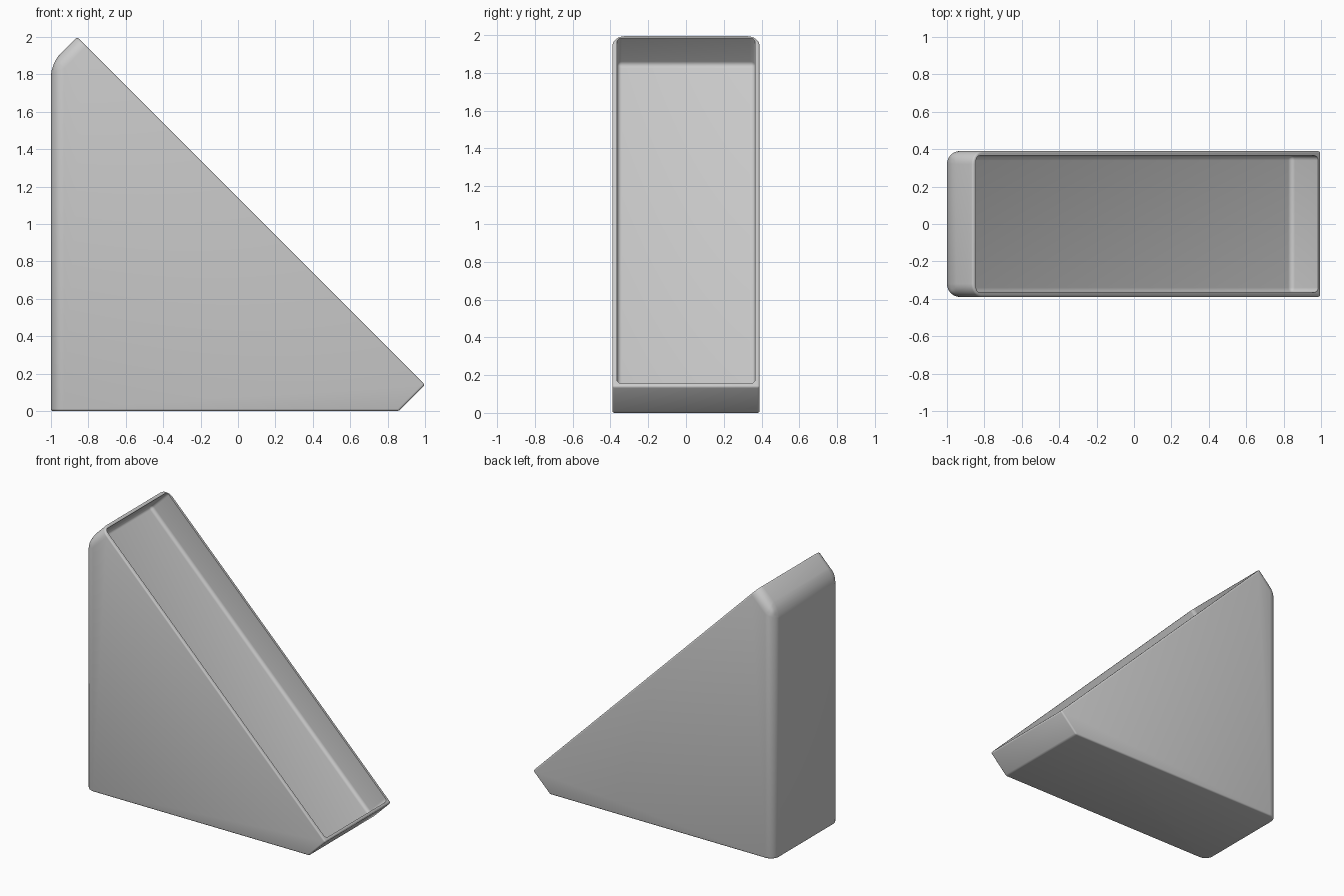
import bpy, bmesh, math
from mathutils import Matrix

if "Cube" in bpy.data.objects:
    bpy.data.objects.remove(bpy.data.objects["Cube"], do_unlink=True)

HALF_WIDTH = 0.39
PROFILE = [(-1, 0), (0.86, 0), (1, 0.14), (-0.86, 2), (-1, 1.86)]

grey = bpy.data.materials.new("plain grey")
grey.use_nodes = True
grey.diffuse_color = (0.6, 0.6, 0.6, 1)
grey.node_tree.nodes["Principled BSDF"].inputs["Base Color"].default_value = (0.6, 0.6, 0.6, 1)


def round_edges(bm, edges, radius, segments):
    bmesh.ops.bevel(bm, geom=edges, offset=radius, segments=segments,
                    profile=0.5, affect='EDGES', clamp_overlap=False)


def make_object(name, bm):
    bmesh.ops.recalc_face_normals(bm, faces=bm.faces)
    mesh = bpy.data.meshes.new(name)
    bm.to_mesh(mesh)
    bm.free()
    mesh.materials.append(grey)
    obj = bpy.data.objects.new(name, mesh)
    bpy.context.collection.objects.link(obj)
    return obj


# Wedge body: extruded side profile
bm = bmesh.new()
side = bm.faces.new([bm.verts.new((x, -HALF_WIDTH, z)) for x, z in PROFILE])
grown = bmesh.ops.extrude_face_region(bm, geom=[side])["geom"]
for v in grown:
    if isinstance(v, bmesh.types.BMVert):
        v.co.y = HALF_WIDTH
bmesh.ops.recalc_face_normals(bm, faces=bm.faces)

# Large rounding around the back wall and the top chamfer
def is_back(edge):
    mid = (edge.verts[0].co + edge.verts[1].co) / 2
    along_y = abs(edge.verts[0].co.y - edge.verts[1].co.y) > 0.1
    if along_y:
        return mid.x < -0.99 and mid.z > 1
    return mid.x < -0.9

round_edges(bm, [e for e in bm.edges if is_back(e)], 0.07, 8)

# Small rounding on every edge that is still sharp
bm.normal_update()
sharp = [e for e in bm.edges if e.calc_face_angle(0) > math.radians(30)]
round_edges(bm, sharp, 0.012, 3)
body = make_object("wedge_body", bm)

# Recess cutter: filleted box lying along the sloping face
DEPTH, ABOVE = 0.2, 0.1
bm = bmesh.new()
bmesh.ops.create_cube(bm, size=1)
bmesh.ops.scale(bm, vec=(2.585, 0.73, DEPTH + ABOVE), verts=bm.verts)
bmesh.ops.translate(bm, vec=(0, 0, (ABOVE - DEPTH) / 2), verts=bm.verts)
lower = [e for e in bm.edges if min(v.co.z for v in e.verts) < 0]
round_edges(bm, lower, 0.025, 5)
bm.transform(Matrix.Translation((0.07, 0, 1.07)) @ Matrix.Rotation(math.radians(45), 4, 'Y'))
cutter = make_object("recess_cutter", bm)
cutter.hide_render = True

# Cut the recess, then drop the cutter
cut = body.modifiers.new("recess", 'BOOLEAN')
cut.operation = 'DIFFERENCE'
cut.solver = 'EXACT'
cut.object = cutter
bpy.ops.object.select_all(action='DESELECT')
body.select_set(True)
bpy.context.view_layer.objects.active = body
bpy.ops.object.modifier_apply(modifier=cut.name)
bpy.data.objects.remove(cutter, do_unlink=True)

bpy.ops.object.shade_smooth_by_angle(angle=math.radians(35))
